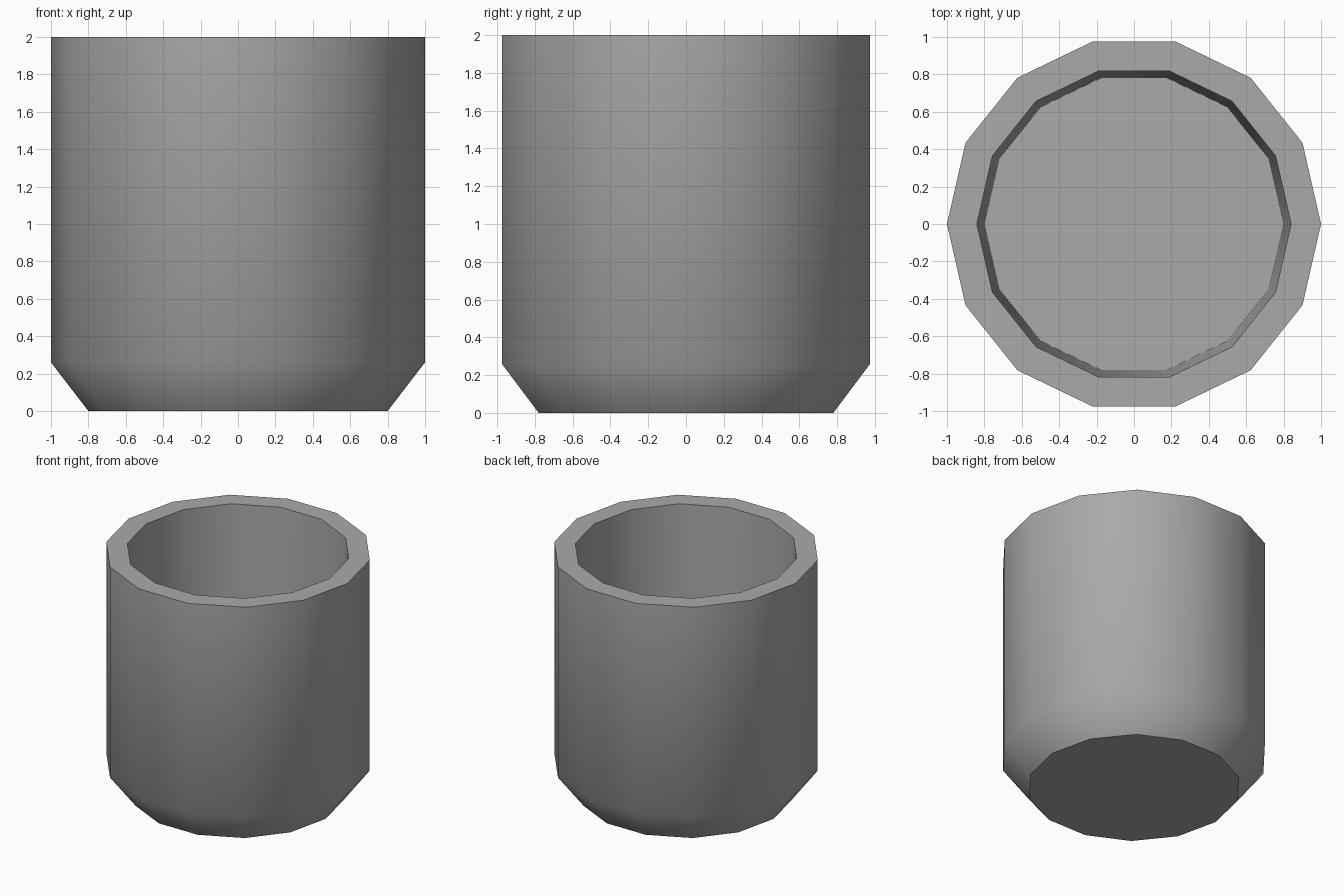
import bpy, bmesh
from math import cos, sin, pi, radians

SIDES = 14

default = bpy.data.objects.get("Cube")
if default:
    bpy.data.objects.remove(default)

# Plain grey material
grey = bpy.data.materials.new("grey")
grey.use_nodes = True
colour = (0.4, 0.4, 0.4, 1)
grey.diffuse_color = colour
grey.node_tree.nodes["Principled BSDF"].inputs["Base Color"].default_value = colour

# Profile (radius, height): base, chamfer, outer wall, rim, tapering inner wall, floor
profile = [(0.8, 0), (1, 0.26), (1, 2), (0.84, 2), (0.8, 0.26)]

bm = bmesh.new()
rings = [[bm.verts.new((r * cos(2 * pi * i / SIDES), r * sin(2 * pi * i / SIDES), z))
          for i in range(SIDES)] for r, z in profile]
for low, high in zip(rings, rings[1:]):
    for i in range(SIDES):
        j = (i + 1) % SIDES
        bm.faces.new((low[i], low[j], high[j], high[i]))
bm.faces.new(rings[0][::-1])   # underside
bm.faces.new(rings[-1])        # inner floor
bmesh.ops.recalc_face_normals(bm, faces=bm.faces)

mesh = bpy.data.meshes.new("cup")
bm.to_mesh(mesh)
bm.free()
mesh.materials.append(grey)
cup = bpy.data.objects.new("cup", mesh)
bpy.context.collection.objects.link(cup)

# Smooth round walls, crisp rim and base edges
bpy.ops.object.select_all(action="DESELECT")
cup.select_set(True)
bpy.context.view_layer.objects.active = cup
bpy.ops.object.shade_smooth_by_angle(angle=radians(45))
